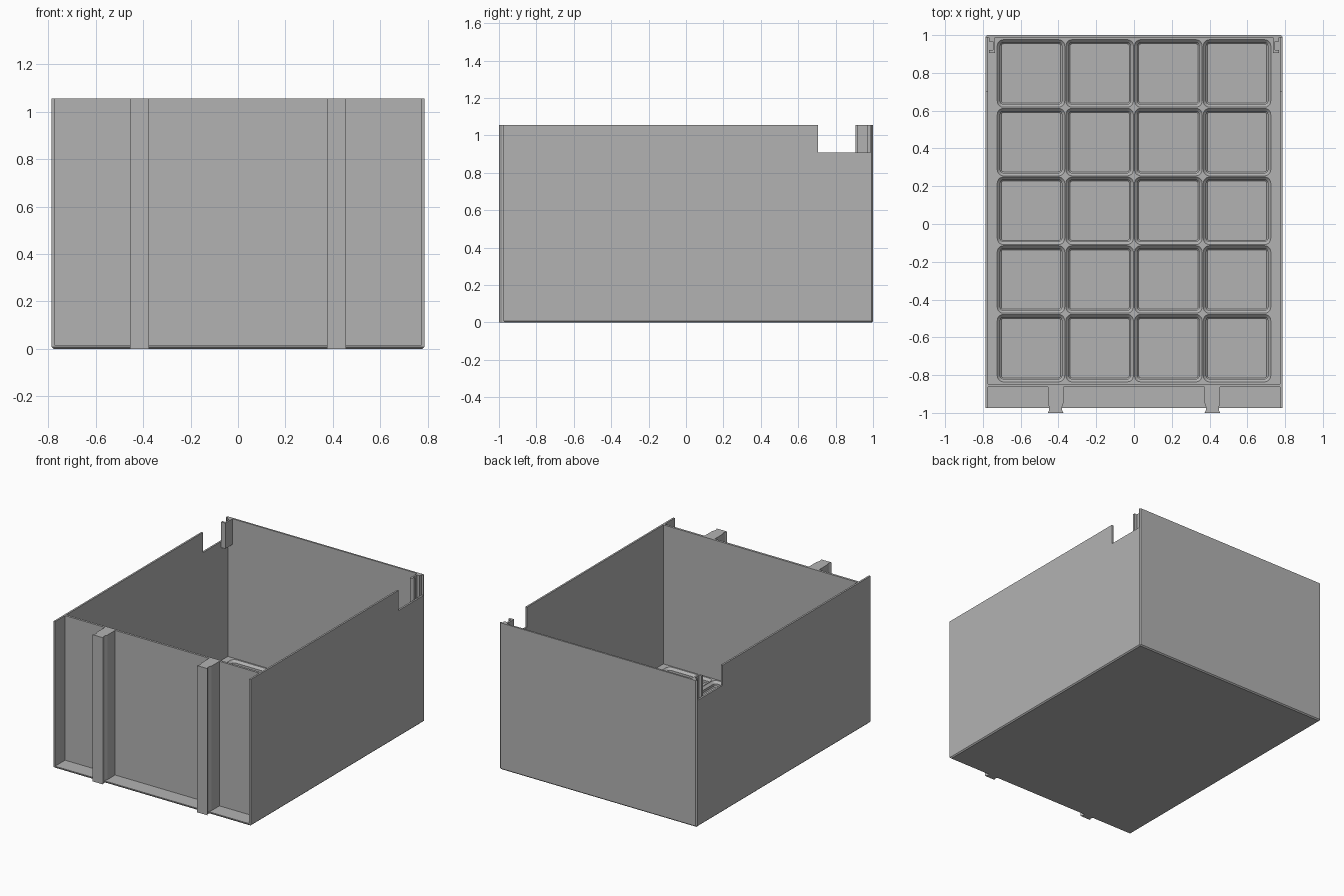
import bpy, bmesh, math
from mathutils import Vector

if "Cube" in bpy.data.objects:
    bpy.data.objects.remove(bpy.data.objects["Cube"])

HX, Y0, Y1, H = 0.785, -0.975, 1.0, 1.055   # shell extents
T = 0.013                                    # wall thickness
FLOOR, TOP = 0.015, 0.055                    # pocket bottom, grid top
PITCH, CY = 0.3636, 0.07                     # pocket grid

grey = bpy.data.materials.new("grey_plastic")
grey.diffuse_color = (0.45, 0.45, 0.45, 1)
grey.use_nodes = True
grey.node_tree.nodes["Principled BSDF"].inputs["Base Color"].default_value = grey.diffuse_color


def finish(name, bm):
    bmesh.ops.recalc_face_normals(bm, faces=bm.faces)
    me = bpy.data.meshes.new(name)
    bm.to_mesh(me)
    bm.free()
    me.materials.append(grey)
    ob = bpy.data.objects.new(name, me)
    bpy.context.collection.objects.link(ob)
    return ob


def box_bm(x0, x1, y0, y1, z0, z1):
    bm = bmesh.new()
    bmesh.ops.create_cube(bm, size=1)
    for v in bm.verts:
        v.co = Vector((x1 if v.co.x > 0 else x0,
                       y1 if v.co.y > 0 else y0,
                       z1 if v.co.z > 0 else z0))
    return bm


def prism(name, pts, z0, z1):
    bm = bmesh.new()
    f = bm.faces.new([bm.verts.new((x, y, z0)) for x, y in pts])
    r = bmesh.ops.extrude_face_region(bm, geom=[f])
    for v in r["geom"]:
        if isinstance(v, bmesh.types.BMVert):
            v.co.z = z1
    return finish(name, bm)


# Shell: solid block with chamfered bottom and rear corner edges
bm = box_bm(-HX, HX, Y0, Y1, 0, H)
edges = [e for e in bm.edges
         if all(v.co.z < 0.01 for v in e.verts) or all(v.co.y > 0.99 for v in e.verts)
         and abs(e.verts[0].co.x - e.verts[1].co.x) < 0.01]
bmesh.ops.bevel(bm, geom=edges, offset=0.008, segments=1, affect='EDGES')
shell = finish("bin_shell", bm)

# Cut the interior, the open front recess and the side notches
cuts = [(-HX + T, HX - T, -0.846, Y1 - T, FLOOR, 2),
        (-HX + T, HX - T, -1.2, -0.862, FLOOR, 2),
        (-1, -0.74, 0.705, Y1 - T, 0.91, 2),
        (0.74, 1, 0.705, Y1 - T, 0.91, 2)]
for c in cuts:
    cutter = finish("cutter", box_bm(*c))
    cutter.hide_render = True
    mod = shell.modifiers.new("cut", 'BOOLEAN')
    mod.operation, mod.solver, mod.object = 'DIFFERENCE', 'EXACT', cutter
    bpy.context.view_layer.objects.active = shell
    bpy.ops.object.modifier_apply(modifier=mod.name)
    bpy.data.objects.remove(cutter)


# Floor grid: 4 x 5 rounded pockets with stepped sloping sides
def rounded_loop(bm, cx, cy, inset, z, seg=5):
    half, rad = PITCH / 2 - inset, 0.036 - inset
    out = []
    for k, (sx, sy) in enumerate([(1, 1), (-1, 1), (-1, -1), (1, -1)]):
        for i in range(seg + 1):
            a = math.radians(90 * (k + i / seg))
            out.append(bm.verts.new((cx + sx * (half - rad) + rad * math.cos(a),
                                     cy + sy * (half - rad) + rad * math.sin(a), z)))
    return out


bm = bmesh.new()
levels = [(0.003, TOP), (0.0186, TOP - 0.0156), (0.0186, FLOOR + 0.008), (0.0247, FLOOR + 0.002)]
for i in range(4):
    for j in range(5):
        cx, cy = (i - 1.5) * PITCH, CY + (j - 2) * PITCH
        loops = [rounded_loop(bm, cx, cy, s, z) for s, z in levels]
        n = len(loops[0])
        for a, b in zip(loops, loops[1:]):
            for k in range(n):
                bm.faces.new((a[k], a[(k + 1) % n], b[(k + 1) % n], b[k]))
        bm.faces.new(loops[-1])
        # flat ridge between the pocket and its square cell
        h = PITCH / 2
        corner = [bm.verts.new((cx + sx * h, cy + sy * h, TOP))
                  for sx, sy in [(1, 1), (-1, 1), (-1, -1), (1, -1)]]
        m = n // 4
        for k in range(4):
            bm.faces.new([corner[k]] + loops[0][k * m:(k + 1) * m][::-1])
            bm.faces.new((corner[k], corner[(k + 1) % 4],
                          loops[0][(k + 1) * m % n], loops[0][(k + 1) * m - 1]))
# flat margin between the grid and the walls
gx, ga, gb = 2 * PITCH, CY - 2.5 * PITCH, CY + 2.5 * PITCH
wx, wa, wb = HX - T, -0.846, Y1 - T
for x0, x1, y0, y1 in [(-wx, -gx, wa, wb), (gx, wx, wa, wb), (-gx, gx, wa, ga), (-gx, gx, gb, wb)]:
    bm.faces.new([bm.verts.new((x, y, TOP)) for x, y in [(x0, y0), (x1, y0), (x1, y1), (x0, y1)]])
bmesh.ops.remove_doubles(bm, verts=bm.verts, dist=0.0002)
grid = finish("pocket_floor", bm)
if sum(f.normal.z * f.area for f in grid.data.polygons) < 0:
    grid.data.flip_normals()

for s, side in [(-1, "left"), (1, "right")]:
    # Front rib with a narrower nose
    c = s * 0.415
    half = [(0.041, -0.862), (0.041, -0.95), (0.034, -0.97), (0.034, -0.985), (0.041, -1.0)]
    pts = [(c + x, y) for x, y in half] + [(c - x, y) for x, y in reversed(half)]
    prism("front_rib_" + side, pts, 0.0, H)
    # Rear corner clip: channel open towards the side
    clip = [(0.735, 0.988), (0.735, 0.905), (0.768, 0.905), (0.768, 0.92),
            (0.747, 0.92), (0.747, 0.967), (0.768, 0.967), (0.768, 0.988)]
    prism("corner_clip_" + side, [(s * x, y) for x, y in clip], 0.87, H)
